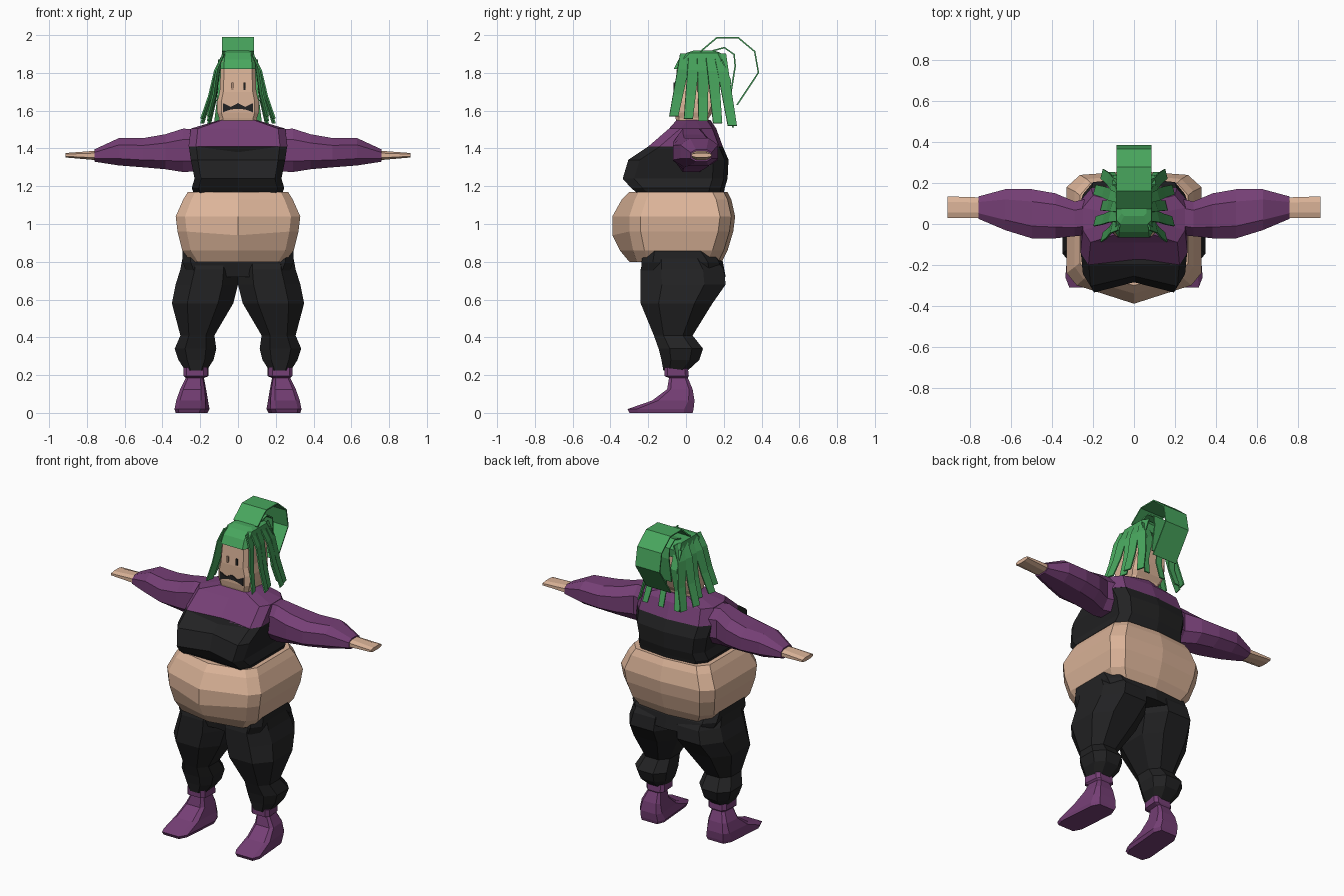
import bpy
import bmesh
from math import cos, sin, radians
from mathutils import Vector

default_cube = bpy.data.objects.get("Cube")
if default_cube:
    bpy.data.objects.remove(default_cube)


def material(name, red, green, blue):
    made = bpy.data.materials.new(name)
    made.use_nodes = True
    colour = (red, green, blue, 1)
    made.diffuse_color = colour
    made.node_tree.nodes["Principled BSDF"].inputs["Base Color"].default_value = colour
    return made


SKIN = material("skin", red=.72, green=.46, blue=.32)
SHADE = material("skin shade", red=.42, green=.26, blue=.18)
PURPLE = material("purple cloth", red=.18, green=.05, blue=.18)
BLACK = material("black cloth", red=.016, green=.016, blue=.017)
GREEN = material("green hair", red=.065, green=.38, blue=.11)


def finish(name, bm, mat):
    bmesh.ops.recalc_face_normals(bm, faces=bm.faces)
    mesh = bpy.data.meshes.new(name)
    bm.to_mesh(mesh)
    bm.free()
    mesh.materials.append(mat)
    ob = bpy.data.objects.new(name, mesh)
    bpy.context.collection.objects.link(ob)
    return ob


def loft(name, mat, rings, side=1):
    """Skin a closed solid over equal-sized rings; side -1 mirrors it."""
    bm = bmesh.new()
    rows = [[bm.verts.new((side * x, y, z)) for x, y, z in ring] for ring in rings]
    for lower, upper in zip(rows, rows[1:]):
        for i in range(len(lower)):
            bm.faces.new((lower[i - 1], lower[i], upper[i], upper[i - 1]))
    bm.faces.new(rows[0])
    bm.faces.new(rows[-1])
    return finish(name, bm, mat)


def octagon(left, right, low, high, cut):
    """Rectangle with cut corners."""
    a, b = (right - left) * cut, (high - low) * cut
    return [(left + a, low), (right - a, low), (right, low + b), (right, high - b),
            (right - a, high), (left + a, high), (left, high - b), (left, low + b)]


def slab(z, inner, outer, front, back, cut=.25, turn=0):
    """Level ring; turn swings the front outward."""
    return [(x - turn * y, y, z) for x, y in octagon(inner, outer, front, back, cut)]


def cuff(x, front, back, low, high):
    """Upright ring around an arm."""
    return [(x, y, z) for y, z in octagon(front, back, low, high, cut=.25)]


def body(z, width, front, back, ridge=0, drop=0):
    """Torso ring: boxy, with a ridge or notch on the front centre line."""
    half = [(width * .85, front), (width, front + .06),
            (width, back - .06), (width * .8, back)]
    right = [(x, y, z) for x, y in half]
    left = [(-x, y, z) for x, y in reversed(half)]
    return [(0, front + ridge, z - drop)] + right + [(0, back + .02, z)] + left


def ribbon(name, path, width, axis=(1, 0, 0), tip=1):
    """Thin strip of hair along a path, spread along an axis."""
    bm = bmesh.new()
    rows = []
    for i, point in enumerate(path):
        taper = 1 + (tip - 1) * i / (len(path) - 1)
        spread = Vector(axis) * width * taper / 2
        rows.append([bm.verts.new(Vector(point) + spread * s) for s in (-1, 1)])
    for (a, b), (c, d) in zip(rows, rows[1:]):
        bm.faces.new((a, b, d, c))
    strip = finish(name, bm, GREEN)
    solid = strip.modifiers.new("thickness", "SOLIDIFY")
    solid.thickness = .008
    solid.offset = 0


def arc(y, z, radius, start, step, count):
    """Points on a circle in the middle plane."""
    angles = [radians(start + step * i) for i in range(count)]
    return [(0, y + radius * cos(a), z + radius * sin(a)) for a in angles]


# Torso: belly, cropped top and shoulder yoke
loft("belly", SKIN, [
    body(z=.8, width=.25, front=-.26, back=.17, ridge=-.04),
    body(z=.86, width=.295, front=-.28, back=.2, ridge=-.07),
    body(z=.96, width=.32, front=-.3, back=.23, ridge=-.09, drop=.02),
    body(z=1.04, width=.33, front=-.3, back=.24, ridge=-.09),
    body(z=1.13, width=.29, front=-.27, back=.22, ridge=-.07),
    body(z=1.17, width=.265, front=-.25, back=.2, ridge=-.05)])
loft("cropped_top", BLACK, [
    body(z=1.165, width=.235, front=-.26, back=.18),
    body(z=1.19, width=.245, front=-.29, back=.185, ridge=.02),
    body(z=1.24, width=.23, front=-.335, back=.2, ridge=.05),
    body(z=1.34, width=.25, front=-.305, back=.205, ridge=.05),
    body(z=1.41, width=.26, front=-.2, back=.175, drop=.03)])
loft("shoulder_yoke", PURPLE, [
    body(z=1.41, width=.262, front=-.2, back=.175, drop=.03),
    body(z=1.505, width=.25, front=-.09, back=.14),
    body(z=1.55, width=.1, front=-.05, back=.11)])

# Trouser seat, joining the two legs
loft("trouser_seat", BLACK, [
    body(z=.72, width=.26, front=-.235, back=.19, ridge=.03),
    body(z=.8, width=.295, front=-.235, back=.175),
    body(z=.87, width=.292, front=-.225, back=.13)])

# Limbs
leg = [
    slab(z=.84, inner=.01, outer=.29, front=-.22, back=.14),
    slab(z=.76, inner=0, outer=.305, front=-.24, back=.2),
    slab(z=.68, inner=0, outer=.33, front=-.24, back=.21),
    slab(z=.58, inner=.025, outer=.35, front=-.24, back=.14),
    slab(z=.41, inner=.125, outer=.305, front=-.17, back=.035),
    slab(z=.34, inner=.115, outer=.335, front=-.145, back=.09),
    slab(z=.28, inner=.13, outer=.315, front=-.13, back=.07),
    slab(z=.225, inner=.165, outer=.28, front=-.12, back=.01)]
shape = dict(cut=.14, turn=.08)
boot = [
    slab(z=0, inner=.16, outer=.31, front=-.3, back=.035, **shape),
    slab(z=.02, inner=.15, outer=.315, front=-.31, back=.04, **shape),
    slab(z=.065, inner=.16, outer=.315, front=-.18, back=.045, **shape),
    slab(z=.125, inner=.17, outer=.3, front=-.1, back=.035, **shape),
    slab(z=.185, inner=.18, outer=.27, front=-.09, back=.01, **shape),
    slab(z=.195, inner=.155, outer=.28, front=-.115, back=.015, **shape),
    slab(z=.24, inner=.155, outer=.28, front=-.115, back=.01, **shape)]
sleeve = [
    cuff(x=.2, front=-.05, back=.13, low=1.28, high=1.5),
    cuff(x=.29, front=-.06, back=.11, low=1.275, high=1.505),
    cuff(x=.385, front=-.07, back=.15, low=1.29, high=1.475),
    cuff(x=.5, front=-.07, back=.17, low=1.3, high=1.455),
    cuff(x=.63, front=-.03, back=.17, low=1.31, high=1.455),
    cuff(x=.76, front=.025, back=.135, low=1.33, high=1.395)]
hand = [
    cuff(x=.75, front=.03, back=.13, low=1.338, high=1.388),
    cuff(x=.912, front=.03, back=.135, low=1.352, high=1.376)]
for name, side in (("left", 1), ("right", -1)):
    loft(name + "_trouser_leg", BLACK, leg, side)
    loft(name + "_boot", PURPLE, boot, side)
    loft(name + "_sleeve", PURPLE, sleeve, side)
    loft(name + "_hand", SKIN, hand, side)


# Head and hair cap
def skull(z, width, front, back):
    return slab(z, -width, width, front, back, cut=.1)


loft("head", SKIN, [
    skull(z=1.48, width=.095, front=-.035, back=.11),
    skull(z=1.56, width=.1, front=-.055, back=.12),
    skull(z=1.59, width=.11, front=-.06, back=.14),
    skull(z=1.65, width=.11, front=-.06, back=.165),
    skull(z=1.7, width=.097, front=-.06, back=.18),
    skull(z=1.86, width=.09, front=-.045, back=.18)])
loft("hair_cap", GREEN, [
    skull(z=1.82, width=.094, front=-.065, back=.205),
    skull(z=1.87, width=.09, front=-.04, back=.21),
    skull(z=1.905, width=.085, front=0, back=.185),
    skull(z=1.918, width=.06, front=.04, back=.15)])


# Face plates: narrow eyes and a wavy, drooping mouth
def plate(name, mat, outline):
    loft(name, mat, [[(x, y, z) for x, z in outline] for y in (-.066, -.058)])


for name, mat, x in (("left_eye", BLACK, .035), ("right_eye", SHADE, -.03)):
    plate(name, mat, octagon(x - .006, x + .006, 1.71, 1.75, cut=.1))
columns = [i * .02 for i in range(-4, 5)]
upper_lip = [(x, 1.63 + cos(x * 80) * .01) for x in columns]
lower_lip = [(x, 1.61 - x * x * 3) for x in reversed(columns)]
plate("mouth", BLACK, upper_lip + lower_lip)

# Ponytail arching over the back, and a shorter fold under it
ponytail = arc(y=.22, z=1.83, radius=.166, start=150, step=-40, count=5)
ribbon("ponytail", ponytail + [(0, .27, 1.63)], width=.17)
fold = arc(y=.19, z=1.86, radius=.075, start=130, step=-50, count=4)
ribbon("ponytail_fold", fold + [(0, .235, 1.68)], width=.13)

# Locks hanging down both sides, fanning from temple to nape
COUNT = 5
for name, side in (("left", 1), ("right", -1)):
    for i in range(COUNT):
        along = i / (COUNT - 1)
        root = Vector((side * .07, along * .18, 1.9))
        flare = .19 if i % 2 else .155
        tip = Vector((side * flare, along * .31 - .065, 1.57 - along * .05))
        temple = root.lerp(tip, .25) + Vector((side * .015, 0, 0))
        cheek = root.lerp(tip, .65)
        ribbon(f"{name}_lock_{i + 1}", [root, temple, cheek, tip], width=.065,
               axis=(side * -.25, .97, 0), tip=.75)

# Locks at the nape
for name, x in (("right", -.08), ("middle", 0), ("left", .08)):
    ribbon(name + "_nape_lock", [(x, .19, 1.87), (x, .235, 1.76),
                                 (x * 1.2, .22, 1.62), (x * 1.4, .25, 1.51)],
           width=.05, tip=.7)
